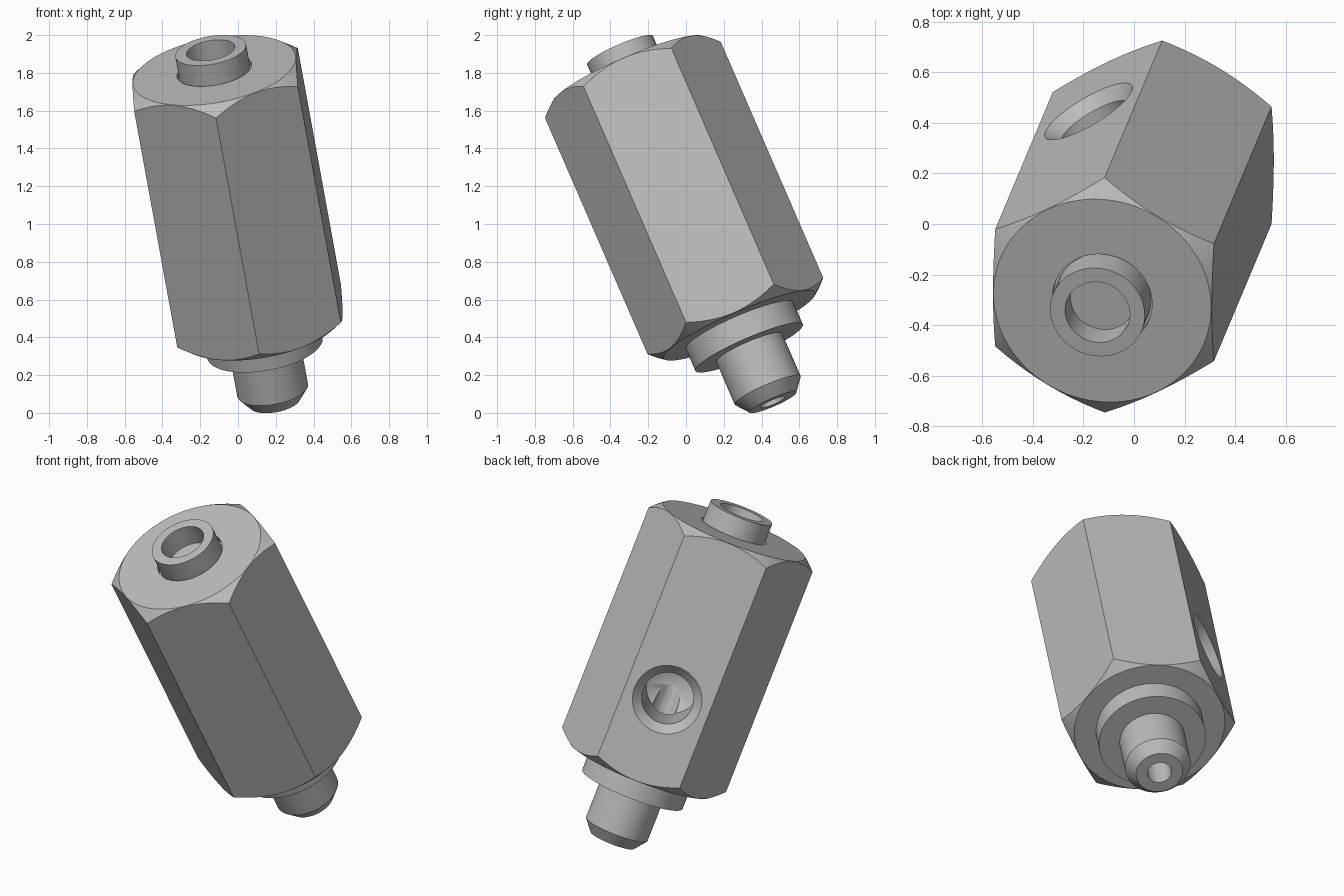
import bpy, bmesh, math
from mathutils import Matrix, Vector

old = bpy.data.objects.get("Cube")
if old:
    bpy.data.objects.remove(old, do_unlink=True)

# Tilted frame: Z runs up the fitting's axis, X points at one hex corner
axis = Vector((-0.165, -0.393, 0.905)).normalized()
side = axis.cross(Vector((0, 0.917, 0.398))).normalized()
corner = side.cross(axis)
frame = Matrix((corner, side, axis)).transposed().to_4x4()
frame.translation = (0.195, 0.46, 0.056)

steel = bpy.data.materials.new("grey_metal")
steel.use_nodes = True
grey = (0.5, 0.5, 0.5, 1)
steel.diffuse_color = grey
steel.node_tree.nodes["Principled BSDF"].inputs["Base Color"].default_value = grey


def add_object(name, bm, local=Matrix()):
    bmesh.ops.recalc_face_normals(bm, faces=bm.faces)
    mesh = bpy.data.meshes.new(name)
    bm.to_mesh(mesh)
    bm.free()
    mesh.materials.append(steel)
    obj = bpy.data.objects.new(name, mesh)
    bpy.context.collection.objects.link(obj)
    obj.matrix_world = frame @ local
    return obj


def lathe(name, profile, local=Matrix(), steps=96):
    """Revolve a closed (radius, height) outline around Z."""
    bm = bmesh.new()
    verts = [bm.verts.new((r, 0, z)) for r, z in profile]
    edges = [bm.edges.new((v, verts[i - 1])) for i, v in enumerate(verts)
             if v.co.x > 0 or verts[i - 1].co.x > 0]
    bmesh.ops.spin(bm, geom=verts + edges, cent=(0, 0, 0), axis=(0, 0, 1),
                   angle=math.tau, steps=steps, use_merge=False)
    bmesh.ops.remove_doubles(bm, verts=bm.verts, dist=1e-5)
    return add_object(name, bm, local)


def rod(name, radius, low, high, steps=96):
    return lathe(name, [(0, low), (radius, low), (radius, high), (0, high)], steps=steps)


def cut(obj, tool, operation="DIFFERENCE"):
    mod = obj.modifiers.new("cut", "BOOLEAN")
    mod.operation, mod.object, mod.solver = operation, tool, "EXACT"
    bpy.context.view_layer.update()
    graph = bpy.context.evaluated_depsgraph_get()
    mesh = bpy.data.meshes.new_from_object(obj.evaluated_get(graph))
    obj.modifiers.clear()
    obj.data = mesh
    bpy.data.objects.remove(tool, do_unlink=True)


BOTTOM, TOP = 0.45, 1.943

# Hexagonal body with corners turned off at both ends
body = rod("hex_body", 0.507, BOTTOM - 0.1, TOP + 0.1, steps=6)
cut(body, lathe("corner_turning", [
    (0, BOTTOM), (0.437, BOTTOM), (0.6, BOTTOM + 0.13),
    (0.6, TOP - 0.13), (0.437, TOP), (0, TOP)]), "INTERSECT")

# Countersunk drilled side port with a conical end, on one flat
flat = 0.439
port = Matrix.Translation((0, 0, 0.96)) @ Matrix.Rotation(math.radians(30), 4, "Z") \
    @ Matrix.Rotation(math.radians(90), 4, "Y")
cut(body, lathe("side_port", [
    (0, flat - 0.52), (0.15, flat - 0.43), (0.15, flat - 0.05),
    (0.2, flat), (0.2, flat + 0.1), (0, flat + 0.1)], port))

# Axial bore up to the port, and seat for the top collar
cut(body, rod("axial_bore", 0.07, BOTTOM - 0.1, 0.95, steps=48))
cut(body, rod("collar_seat", 0.2, TOP - 0.03, TOP + 0.1))

# Hollow collar on top
collar = lathe("top_collar", [
    (0, 1.9), (0.19, 1.9), (0.19, 2.06), (0.13, 2.06), (0.13, 1.93), (0, 1.93)])

# Flange and chamfered stem below, bored through
stem = lathe("flanged_stem", [
    (0.07, 0), (0.135, 0), (0.19, 0.07), (0.19, 0.32),
    (0.31, 0.32), (0.31, BOTTOM), (0.07, BOTTOM)])

bpy.ops.object.select_all(action="DESELECT")
for part in (body, collar, stem):
    part.select_set(True)
bpy.context.view_layer.objects.active = body
bpy.ops.object.shade_smooth_by_angle(angle=math.radians(25))
